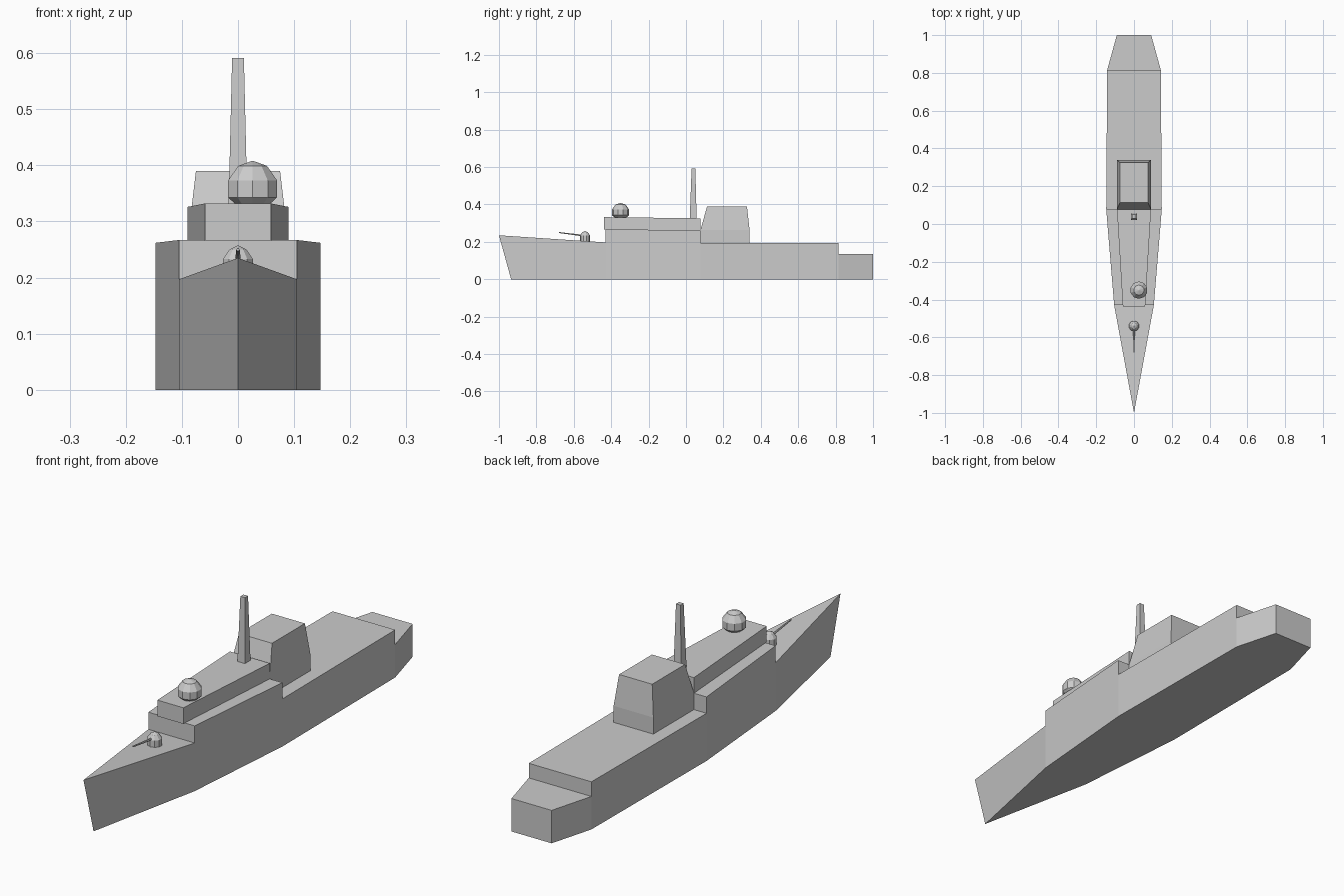
import bpy, bmesh
from math import sin, cos, pi
from mathutils import Vector

if "Cube" in bpy.data.objects:
    bpy.data.objects.remove(bpy.data.objects["Cube"])


def finish(name, bm):
    bmesh.ops.remove_doubles(bm, verts=bm.verts, dist=1e-5)
    bmesh.ops.recalc_face_normals(bm, faces=bm.faces)
    me = bpy.data.meshes.new(name)
    bm.to_mesh(me)
    bm.free()
    ob = bpy.data.objects.new(name, me)
    bpy.context.collection.objects.link(ob)
    return ob


def loft(name, rings):
    """Closed solid through rings of equal point count."""
    bm = bmesh.new()
    vs = [[bm.verts.new(p) for p in r] for r in rings]
    for a, b in zip(vs, vs[1:]):
        for i in range(len(a)):
            j = (i + 1) % len(a)
            bm.faces.new((a[i], a[j], b[j], b[i]))
    bm.faces.new(vs[0])
    bm.faces.new(vs[-1])
    return finish(name, bm)


def rect(hw, y0, y1, z):
    return [(-hw, y0, z), (hw, y0, z), (hw, y1, z), (-hw, y1, z)]


def dome(name, x, y, profile, sides=10):
    rings = [[(x + r * sin(2 * pi * i / sides), y - r * cos(2 * pi * i / sides), z)
              for i in range(sides)] for r, z in profile]
    return loft(name, rings)


# hull: stations of (y, half width, deck height before, deck height after)
stations = [(-0.43, 0.105, 0.197, 0.267), (0.077, 0.147, 0.262, 0.195),
            (0.815, 0.142, 0.195, 0.135), (1.0, 0.091, 0.135, 0.0)]
bm = bmesh.new()


def face(*pts):
    bm.faces.new([bm.verts.new(p) for p in pts])


keel, stem = (0, -0.935, 0), (0, -1.0, 0.235)
y, w, z, _ = stations[0]
face(keel, (-w, y, 0), (w, y, 0))
face(stem, (w, y, z), (-w, y, z))
for s in (-1, 1):
    face(keel, (s * w, y, 0), (s * w, y, z), stem)
for (y0, w0, _, z0), (y1, w1, z1, _) in zip(stations, stations[1:]):
    face((-w0, y0, 0), (w0, y0, 0), (w1, y1, 0), (-w1, y1, 0))
    face((-w0, y0, z0), (w0, y0, z0), (w1, y1, z1), (-w1, y1, z1))
    for s in (-1, 1):
        face((s * w0, y0, 0), (s * w1, y1, 0), (s * w1, y1, z1), (s * w0, y0, z0))
# deck steps and transom
for y, w, za, zb in stations:
    face((-w, y, za), (w, y, za), (w, y, zb), (-w, y, zb))
finish("hull", bm)

# bridge tier, widening toward the stern
loft("bridge_deck", [
    [(-w, y, zb), (w, y, zb), (w, y, zt), (-w, y, zt)]
    for y, w, zb, zt in ((-0.438, 0.059, 0.266, 0.332), (0.077, 0.09, 0.255, 0.326))])

# hangar with straight base and tapered top
loft("hangar", [rect(0.09, 0.077, 0.34, 0.19), rect(0.09, 0.077, 0.34, 0.263),
                rect(0.075, 0.113, 0.326, 0.39)])

# mast
loft("mast", [rect(0.017, 0.02, 0.057, 0.32), rect(0.0105, 0.03, 0.05, 0.591)])

# radar dome
dome("radar_dome", 0.026, -0.35, [(0.031, 0.33), (0.046, 0.343), (0.046, 0.373),
                                  (0.027, 0.399), (0.001, 0.408)])

# gun turret and barrel
dome("gun_turret", 0, -0.54, [(0.028, 0.198), (0.028, 0.233),
                              (0.016, 0.25), (0.001, 0.257)])
start, end = Vector((0, -0.545, 0.233)), Vector((0, -0.68, 0.25))
loft("gun_barrel", [[c + Vector((r * cos(pi * i / 3), 0, r * sin(pi * i / 3)))
                     for i in range(6)] for c, r in ((start, 0.005), (end, 0.003))])
